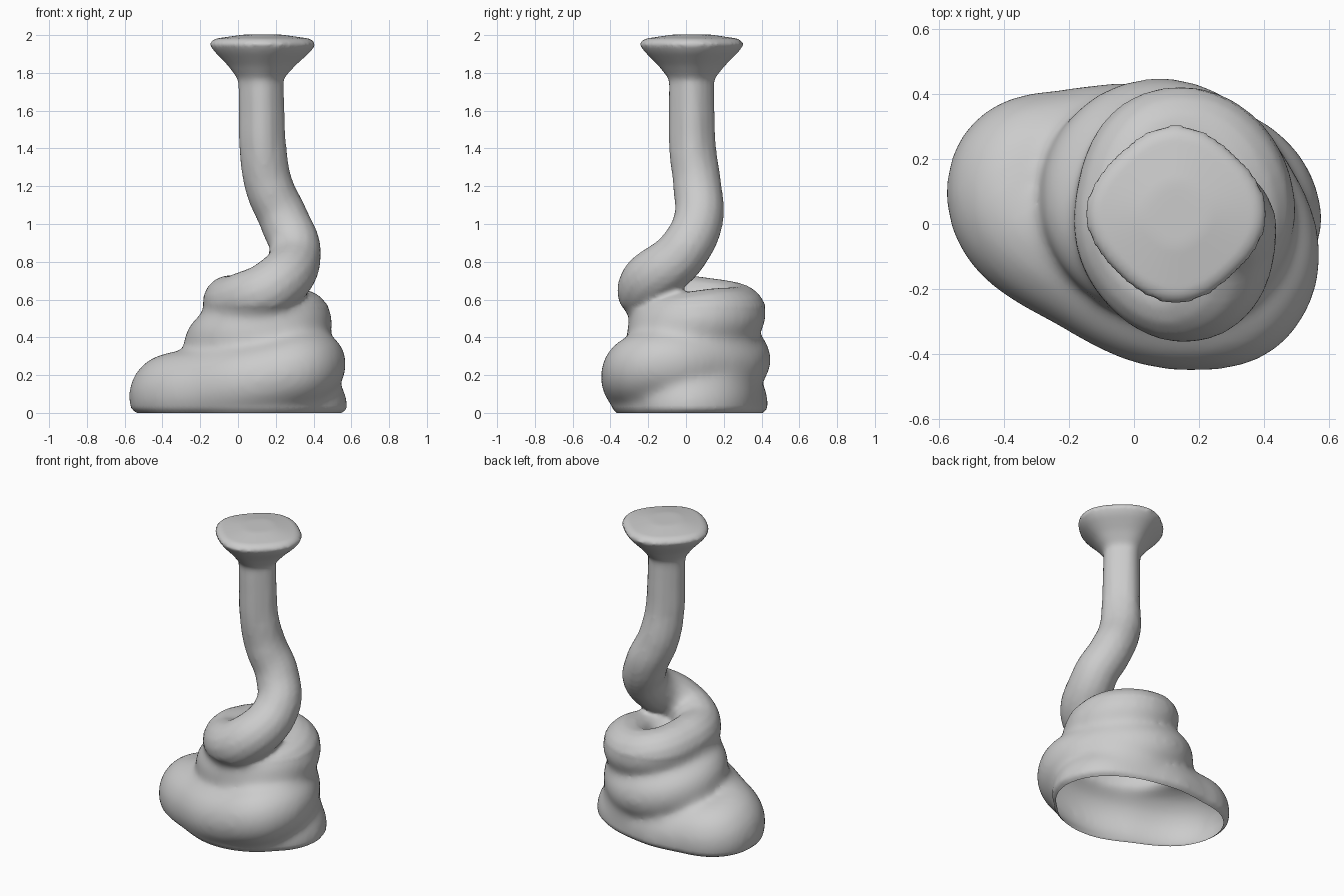
import bpy, bmesh, math

if "Cube" in bpy.data.objects:
    bpy.data.objects.remove(bpy.data.objects["Cube"], do_unlink=True)
scene = bpy.context.scene

clay = bpy.data.materials.new("light grey clay")
clay.use_nodes = True
grey = (0.6, 0.6, 0.6, 1)
clay.diffuse_color = grey
clay.node_tree.nodes["Principled BSDF"].inputs["Base Color"].default_value = grey


def sweep(name, path):
    """Round tube through (x, y, z, radius) points, returned as a mesh."""
    curve = bpy.data.curves.new(name, "CURVE")
    curve.dimensions = "3D"
    curve.bevel_depth = 1
    curve.bevel_resolution = 6
    curve.resolution_u = 10
    curve.use_fill_caps = True
    spline = curve.splines.new("BEZIER")
    spline.radius_interpolation = "CARDINAL"
    spline.bezier_points.add(len(path) - 1)
    for point, (x, y, z, r) in zip(spline.bezier_points, path):
        point.co = (x, y, z)
        point.radius = r
        point.handle_left_type = point.handle_right_type = "AUTO"
    obj = bpy.data.objects.new(name, curve)
    scene.collection.objects.link(obj)
    graph = bpy.context.evaluated_depsgraph_get()
    mesh = bpy.data.meshes.new_from_object(obj.evaluated_get(graph))
    bpy.data.objects.remove(obj, do_unlink=True)
    return mesh


def lathe(bm, profile, sides=32):
    """Stack of elliptic rings (cx, cy, z, rx, ry), closed at both ends."""
    rings = []
    for cx, cy, z, rx, ry in profile:
        angles = [math.tau * i / sides for i in range(sides)]
        rings.append([bm.verts.new((cx + rx * math.cos(a), cy + ry * math.sin(a), z))
                      for a in angles])
    for low, high in zip(rings, rings[1:]):
        for i in range(sides):
            j = (i + 1) % sides
            bm.faces.new((low[i], low[j], high[j], high[i]))
    bm.faces.new(rings[0][::-1])
    bm.faces.new(rings[-1])


# Stem running down into the coils, ending in the wide bottom lobe
coil_path = [
    (0.12, 0.03, 1.85, 0.12), (0.125, 0.03, 1.6, 0.122), (0.132, 0.035, 1.4, 0.125),
    (0.165, 0.06, 1.2, 0.128), (0.245, 0.065, 1.02, 0.132), (0.302, -0.02, 0.85, 0.138),
    (0.19, -0.21, 0.67, 0.15), (0.02, -0.15, 0.6, 0.143), (-0.04, 0.05, 0.58, 0.145),
    (0.11, 0.275, 0.53, 0.15), (0.33, 0.1, 0.49, 0.165), (0.2, -0.13, 0.44, 0.175),
    (-0.11, 0.03, 0.37, 0.175), (0.04, 0.275, 0.29, 0.175), (0.365, 0.04, 0.27, 0.173),
    (0.35, -0.2, 0.24, 0.195), (0.18, -0.26, 0.19, 0.195), (-0.1, -0.14, 0.13, 0.22),
    (-0.355, 0.125, 0.08, 0.225), (-0.18, 0.205, 0.06, 0.215), (0.1, 0.215, 0.05, 0.2),
    (0.385, 0.04, 0.04, 0.195), (0.3, -0.12, 0.02, 0.2),
]
bm = bmesh.new()
bm.from_mesh(sweep("coil_path", coil_path))

# Core filling the middle of the coils
lathe(bm, [(0.11, 0.01, -0.15, 0.42, 0.39), (0.11, 0.01, 0.12, 0.42, 0.39),
           (0.14, 0.04, 0.3, 0.34, 0.35), (0.14, 0.05, 0.42, 0.32, 0.335),
           (0.14, 0.07, 0.48, 0.22, 0.22), (0.14, 0.07, 0.54, 0.16, 0.16)])

# Flared flat head
lathe(bm, [(0.12, 0.03, 1.7, 0.115, 0.115), (0.12, 0.03, 1.77, 0.122, 0.122),
           (0.125, 0.03, 1.84, 0.18, 0.178), (0.13, 0.03, 1.91, 0.253, 0.248),
           (0.13, 0.03, 1.95, 0.283, 0.278), (0.13, 0.03, 1.98, 0.26, 0.255),
           (0.13, 0.03, 2.003, 0.1, 0.1)])

mesh = bpy.data.meshes.new("coiled_body")
bm.to_mesh(mesh)
bm.free()
body = bpy.data.objects.new("coiled_body", mesh)
scene.collection.objects.link(body)

# Fuse everything into one soft skin
remesh = body.modifiers.new("fuse", "REMESH")
remesh.mode = "VOXEL"
remesh.voxel_size = 0.016
smooth = body.modifiers.new("soften", "SMOOTH")
smooth.factor = 0.5
smooth.iterations = 5
graph = bpy.context.evaluated_depsgraph_get()
skin = bpy.data.meshes.new_from_object(body.evaluated_get(graph))
body.modifiers.clear()

# Melt the creases between the lower coils
bm = bmesh.new()
bm.from_mesh(skin)
lower = [v for v in bm.verts if v.co.z < 0.56]
for _ in range(22):
    bmesh.ops.smooth_vert(bm, verts=lower, factor=0.5,
                          use_axis_x=True, use_axis_y=True, use_axis_z=True)

# Cut the skin open at the ground
bmesh.ops.bisect_plane(bm, geom=bm.verts[:] + bm.edges[:] + bm.faces[:],
                       plane_co=(0, 0, 0), plane_no=(0, 0, -1), clear_outer=True)
axis_x, axis_y = 0.127, 0.032
for v in bm.verts:
    # Turn the lower lip slightly inwards
    if v.co.z < 0.03:
        k = 1 - 0.04 * (1 - v.co.z / 0.03) ** 2
        v.co.x *= k
        v.co.y *= k
    # Flatten the diagonals of the stem and head
    elif v.co.z > 1.2:
        dx, dy = v.co.x - axis_x, v.co.y - axis_y
        amount = 0.07 * min(1, (v.co.z - 1.2) / 0.2)
        k = 1 - amount * math.sin(2 * math.atan2(dy, dx)) ** 2
        v.co.x = axis_x + dx * k
        v.co.y = axis_y + dy * k
bm.to_mesh(skin)
bm.free()
body.data = skin
skin.materials.clear()
skin.materials.append(clay)

bpy.ops.object.select_all(action="DESELECT")
body.select_set(True)
bpy.context.view_layer.objects.active = body
bpy.ops.object.shade_smooth_by_angle(angle=math.radians(50))
